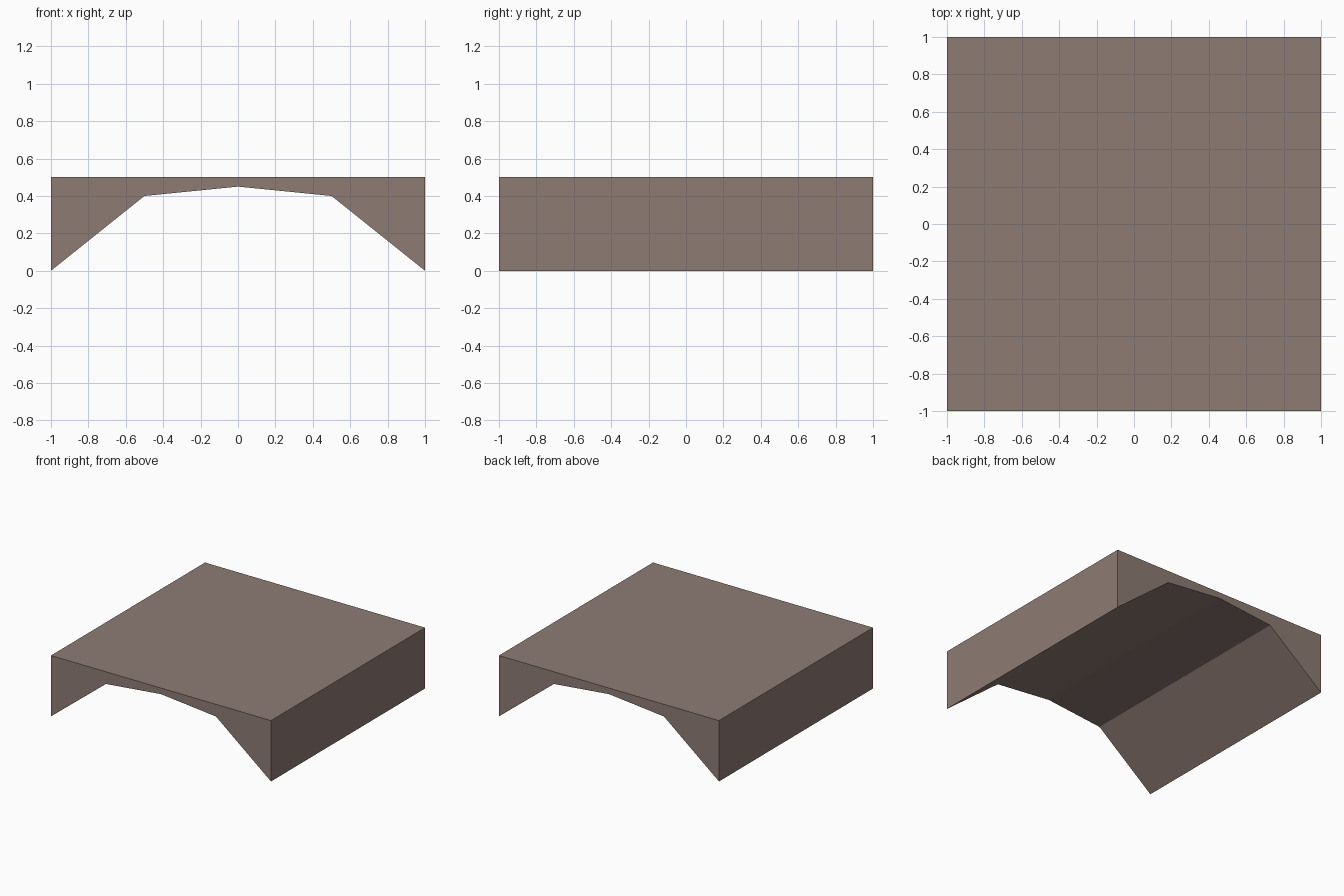
import bpy, bmesh
from mathutils import Vector

if "Cube" in bpy.data.objects:
    bpy.data.objects.remove(bpy.data.objects["Cube"])

# Single flat colour
mat = bpy.data.materials.new("grey_brown")
mat.diffuse_color = (0.27, 0.20, 0.174, 1)
mat.use_nodes = True
mat.node_tree.nodes["Principled BSDF"].inputs["Base Color"].default_value = mat.diffuse_color

# Arched slab profile: half of the outline (x, z), mirrored across x = 0
DEPTH = 2.0
half = [(1, 0.5), (1, 0), (0.5, 0.4)]
outline = half + [(0, 0.45)] + [(-x, z) for x, z in reversed(half)]

# Extrude the profile from front to back
bm = bmesh.new()
front = bm.faces.new([bm.verts.new((x, -DEPTH / 2, z)) for x, z in outline])
back = bmesh.ops.extrude_face_region(bm, geom=[front], use_keep_orig=True)
bmesh.ops.translate(bm, vec=Vector((0, DEPTH, 0)),
                    verts=[g for g in back["geom"] if isinstance(g, bmesh.types.BMVert)])
bmesh.ops.recalc_face_normals(bm, faces=bm.faces)

mesh = bpy.data.meshes.new("arched_slab")
bm.to_mesh(mesh)
bm.free()
mesh.materials.append(mat)
bpy.context.collection.objects.link(bpy.data.objects.new("arched_slab", mesh))
